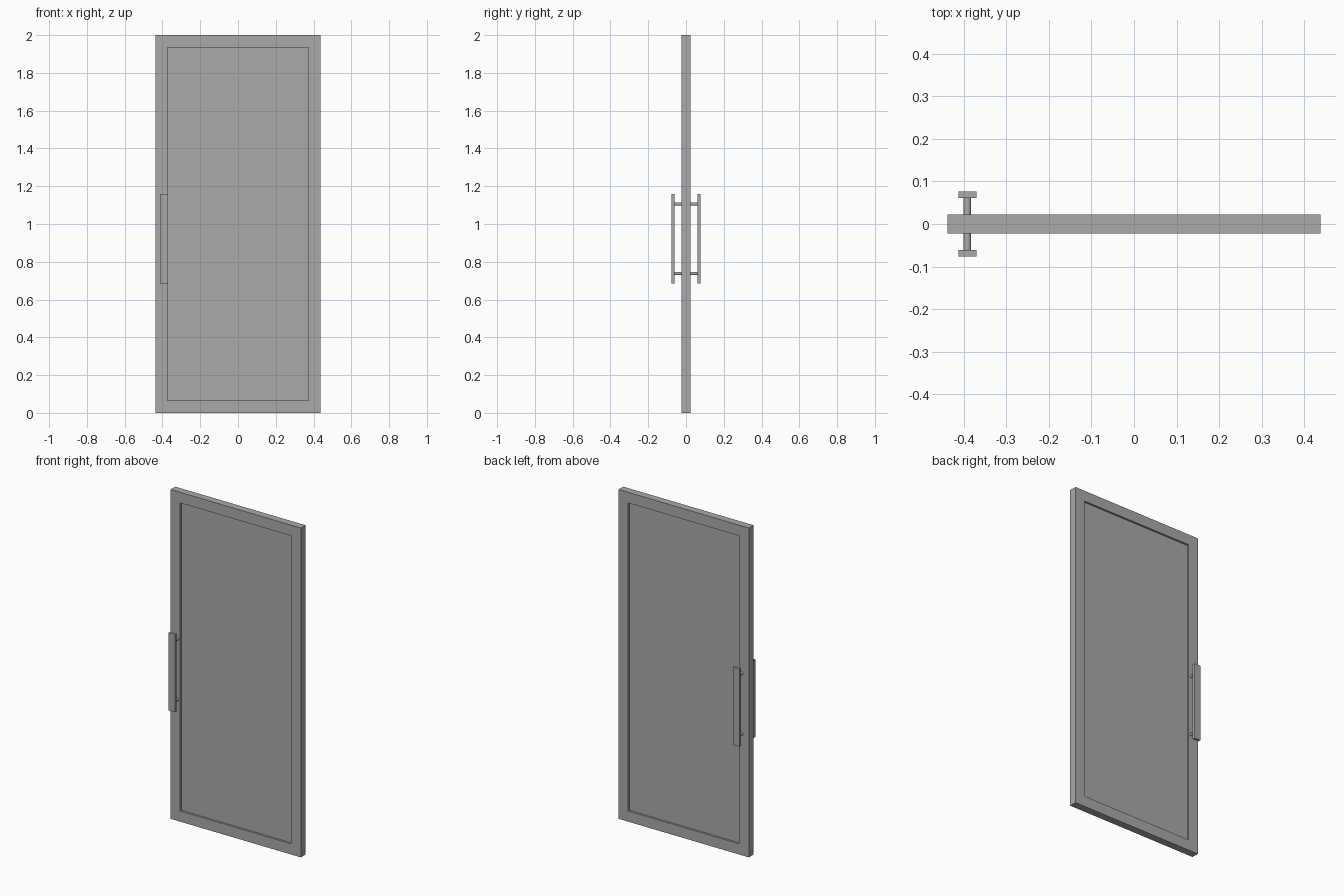
import bpy, bmesh
from mathutils import Matrix, Vector

cube = bpy.data.objects.get("Cube")
if cube:
    bpy.data.objects.remove(cube, do_unlink=True)

WIDTH, HEIGHT, THICK = 0.876, 2.0, 0.045
BORDER, RECESS = 0.0915, 0.012
HANDLE_X, HANDLE_Z = -0.391, 0.922
BAR = Vector((0.042, 0.016, 0.472))
BAR_OUT = 0.0765

grey = bpy.data.materials.new("plain grey")
grey.use_nodes = True
colour = (0.4, 0.4, 0.4, 1)
grey.diffuse_color = colour
grey.node_tree.nodes["Principled BSDF"].inputs["Base Color"].default_value = colour


def finish(name, bm):
    mesh = bpy.data.meshes.new(name)
    bm.to_mesh(mesh)
    bm.free()
    mesh.materials.append(grey)
    obj = bpy.data.objects.new(name, mesh)
    bpy.context.collection.objects.link(obj)
    return obj


def box(size, centre):
    bm = bmesh.new()
    bmesh.ops.create_cube(bm, size=1, matrix=Matrix.Translation(centre) @ Matrix.Diagonal((*size, 1)))
    return bm


# Door leaf with a recessed panel on both faces
bm = box((WIDTH, THICK, HEIGHT), (0, 0, HEIGHT / 2))
for face in [f for f in bm.faces if abs(f.normal.y) > 0.9]:
    inward = -face.normal.copy()
    bmesh.ops.inset_region(bm, faces=[face], thickness=BORDER)
    walls = bmesh.ops.inset_region(bm, faces=[face], thickness=0)
    bmesh.ops.translate(bm, verts=face.verts, vec=inward * RECESS)
finish("door_leaf", bm)

# Pull handle on each face: a flat bar on two round posts
for side, sign in (("front", -1), ("back", 1)):
    bar_y = sign * (BAR_OUT - BAR.y / 2)
    finish(side + "_handle_bar", box(BAR, (HANDLE_X, bar_y, HANDLE_Z)))
    inner, outer = THICK / 2 - 0.002, BAR_OUT - BAR.y
    for level, dz in (("lower", -0.184), ("upper", 0.184)):
        post = bmesh.new()
        place = Matrix.Translation((HANDLE_X, sign * (inner + outer) / 2, HANDLE_Z + dz))
        bmesh.ops.create_cone(post, cap_ends=True, segments=24, radius1=0.009, radius2=0.009,
                              depth=outer - inner, matrix=place @ Matrix.Rotation(1.5707963, 4, "X"))
        obj = finish(f"{side}_{level}_handle_post", post)
        bpy.ops.object.select_all(action="DESELECT")
        obj.select_set(True)
        bpy.context.view_layer.objects.active = obj
        bpy.ops.object.shade_smooth_by_angle()
